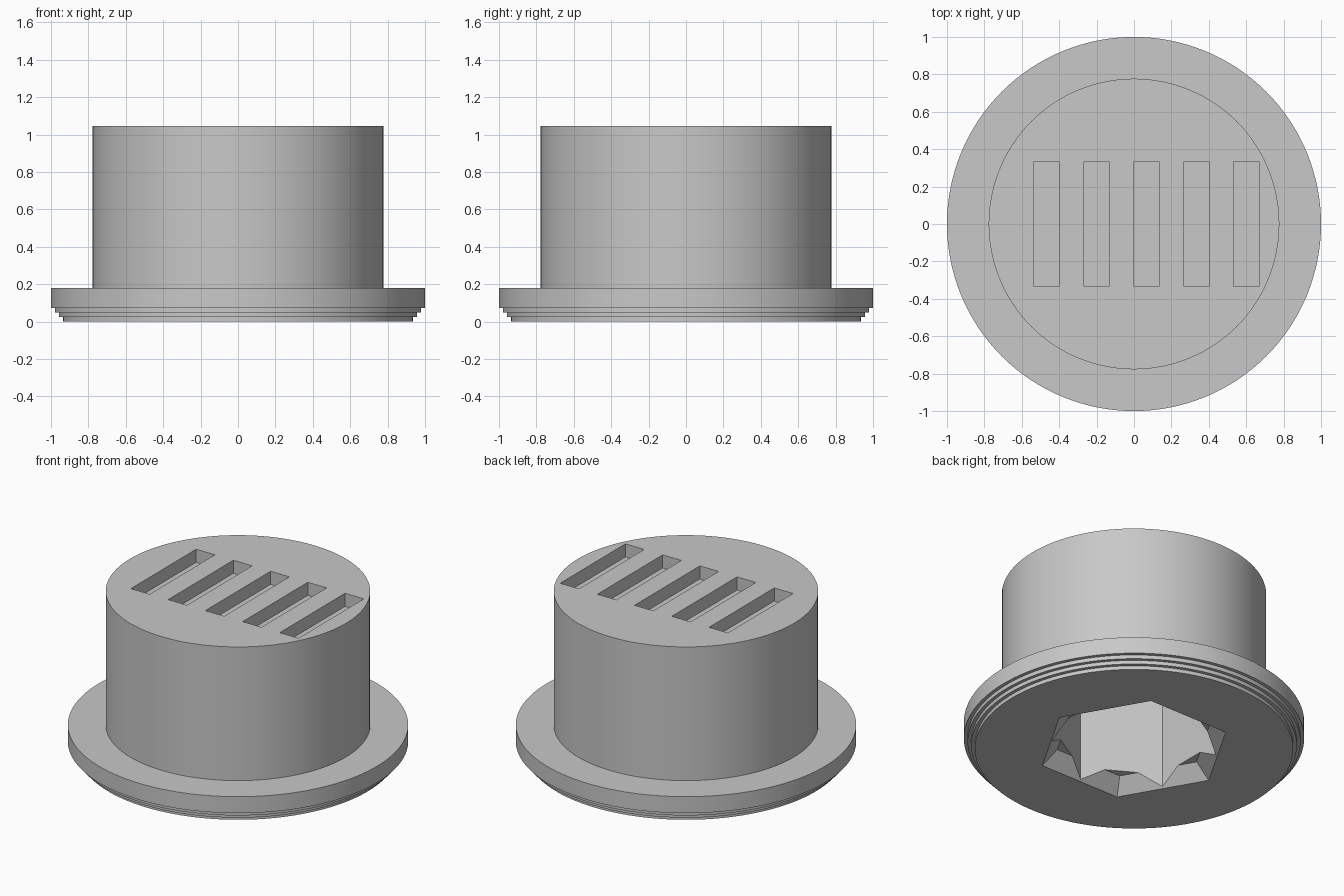
import bpy
import bmesh
from math import cos, sin, pi, radians

if "Cube" in bpy.data.objects:
    bpy.data.objects.remove(bpy.data.objects["Cube"], do_unlink=True)

grey = bpy.data.materials.new("plain_grey")
grey.use_nodes = True
grey.diffuse_color = (0.58, 0.58, 0.58, 1)
grey.node_tree.nodes["Principled BSDF"].inputs["Base Color"].default_value = grey.diffuse_color


def stacked(name, rings, sides, turn=0.0):
    """Solid made of regular polygons (radius, z) bridged from bottom to top."""
    bm = bmesh.new()
    loops = []
    for r, z in rings:
        angles = [turn + 2 * pi * i / sides for i in range(sides)]
        loops.append([bm.verts.new((r * cos(a), r * sin(a), z)) for a in angles])
    for low, high in zip(loops, loops[1:]):
        for i in range(sides):
            j = (i + 1) % sides
            bm.faces.new((low[i], low[j], high[j], high[i]))
    bm.faces.new(loops[0][::-1])
    bm.faces.new(loops[-1])
    return finish(name, bm)


def box(name, low, high):
    bm = bmesh.new()
    bmesh.ops.create_cube(bm, size=1)
    for v in bm.verts:
        v.co = [h if c > 0 else l for c, l, h in zip(v.co, low, high)]
    return finish(name, bm)


def finish(name, bm):
    mesh = bpy.data.meshes.new(name)
    bm.to_mesh(mesh)
    bm.free()
    mesh.materials.append(grey)
    obj = bpy.data.objects.new(name, mesh)
    bpy.context.collection.objects.link(obj)
    return obj


def cut(target, cutter):
    cutter.hide_render = True
    mod = target.modifiers.new("cut", "BOOLEAN")
    mod.operation = "DIFFERENCE"
    mod.solver = "EXACT"
    mod.object = cutter
    bpy.context.view_layer.objects.active = target
    bpy.ops.object.modifier_apply(modifier=mod.name)
    bpy.data.objects.remove(cutter, do_unlink=True)


# Stepped flange and cylindrical body, one turned solid
TOP = 1.047
BODY = 0.777
plug = stacked("flanged_plug", [
    (0.935, 0), (0.935, 0.024), (0.957, 0.024), (0.957, 0.048),
    (0.978, 0.048), (0.978, 0.073), (1, 0.073), (1, 0.18),
    (BODY, 0.18), (BODY, TOP)], 128)

# Deep hexagonal socket, with a tapered hexagonal mouth turned half a side
cut(plug, stacked("socket_cutter", [(0.488, -0.1), (0.488, 0.67)], 6, radians(30)))
taper = (0.573 - 0.48) / 0.09
cut(plug, stacked("mouth_cutter", [(0.573 + taper * 0.02, -0.02), (0.48, 0.09)], 6))

# Row of shallow slots in the top
for i in range(5):
    x = -0.535 + i * 0.267
    cut(plug, box("slot_cutter", (x, -0.333, TOP - 0.085), (x + 0.135, 0.335, TOP + 0.1)))

# Smooth round walls with sharp rims
bpy.ops.object.select_all(action="DESELECT")
plug.select_set(True)
bpy.context.view_layer.objects.active = plug
bpy.ops.object.shade_smooth_by_angle(angle=radians(25))
